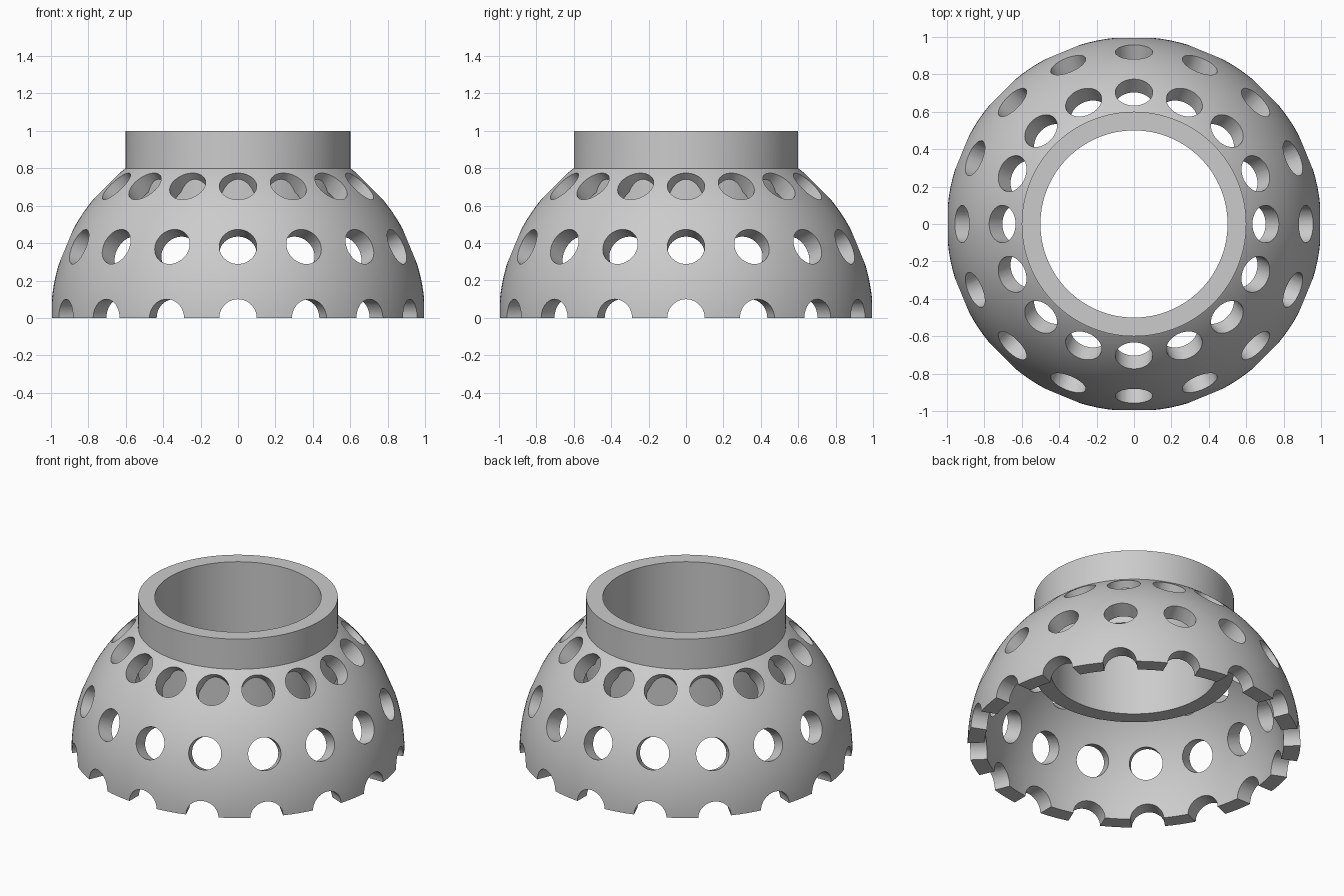
import bpy, bmesh
from math import pi, sin, cos, acos
from mathutils import Matrix, Vector

SEGMENTS = 128
HOLES_PER_ROW = 16

cube = bpy.data.objects.get("Cube")
if cube:
    bpy.data.objects.remove(cube)

grey = bpy.data.materials.new("plain grey")
grey.use_nodes = True
colour = (0.6, 0.6, 0.6, 1)
grey.diffuse_color = colour
grey.node_tree.nodes["Principled BSDF"].inputs["Base Color"].default_value = colour


def make_object(name, bm):
    bmesh.ops.recalc_face_normals(bm, faces=bm.faces)
    mesh = bpy.data.meshes.new(name)
    bm.to_mesh(mesh)
    bm.free()
    mesh.materials.append(grey)
    obj = bpy.data.objects.new(name, mesh)
    bpy.context.collection.objects.link(obj)
    return obj


def lathe(name, profile):
    """Turn a closed (radius, height) outline around the z axis."""
    bm = bmesh.new()
    verts = [bm.verts.new((r, 0, z)) for r, z in profile]
    edges = [bm.edges.new((verts[i - 1], verts[i])) for i in range(len(verts))]
    bmesh.ops.spin(bm, geom=verts + edges, cent=(0, 0, 0), axis=(0, 0, 1),
                   angle=2 * pi, steps=SEGMENTS, use_merge=True)
    bmesh.ops.remove_doubles(bm, verts=bm.verts, dist=1e-5)
    return make_object(name, bm)


def arc(radius, end_radius, steps=28):
    """Sphere outline from the ground up to a given distance from the axis."""
    top = acos(end_radius / radius)
    return [(radius * cos(top * i / steps), radius * sin(top * i / steps))
            for i in range(steps + 1)]


def boolean(obj, other, operation):
    mod = obj.modifiers.new(operation.lower(), 'BOOLEAN')
    mod.operation = operation
    mod.solver = 'EXACT'
    mod.object = other
    bpy.context.view_layer.objects.active = obj
    bpy.ops.object.modifier_apply(modifier=mod.name)
    bpy.data.objects.remove(other)


# Hollow dome shell, open at the bottom and under the collar
dome = lathe("perforated_dome", arc(1, 0.55) + arc(0.9, 0.55)[::-1])

# Three rows of round holes pointing at the dome's centre
bm = bmesh.new()
for elevation in (0, pi / 8, pi / 4):
    for i in range(HOLES_PER_ROW):
        turn = 2 * pi * i / HOLES_PER_ROW
        axis = Vector((cos(turn) * cos(elevation), sin(turn) * cos(elevation), sin(elevation)))
        place = Matrix.Translation(axis * 0.97) @ axis.to_track_quat('Z', 'Y').to_matrix().to_4x4()
        bmesh.ops.create_cone(bm, cap_ends=True, segments=40, radius1=0.1,
                              radius2=0.1, depth=0.24, matrix=place)
cutters = make_object("hole_cutters", bm)
cutters.hide_render = True
boolean(dome, cutters, 'DIFFERENCE')

# Tubular collar, reaching down inside the dome
collar = lathe("collar", [(0.5, 0.5), (0.6, 0.5), (0.6, 1), (0.5, 1)])
boolean(dome, collar, 'UNION')

# Smooth curved walls, sharp rims
bpy.ops.object.select_all(action='DESELECT')
dome.select_set(True)
bpy.context.view_layer.objects.active = dome
bpy.ops.object.shade_smooth_by_angle(angle=pi / 6)
